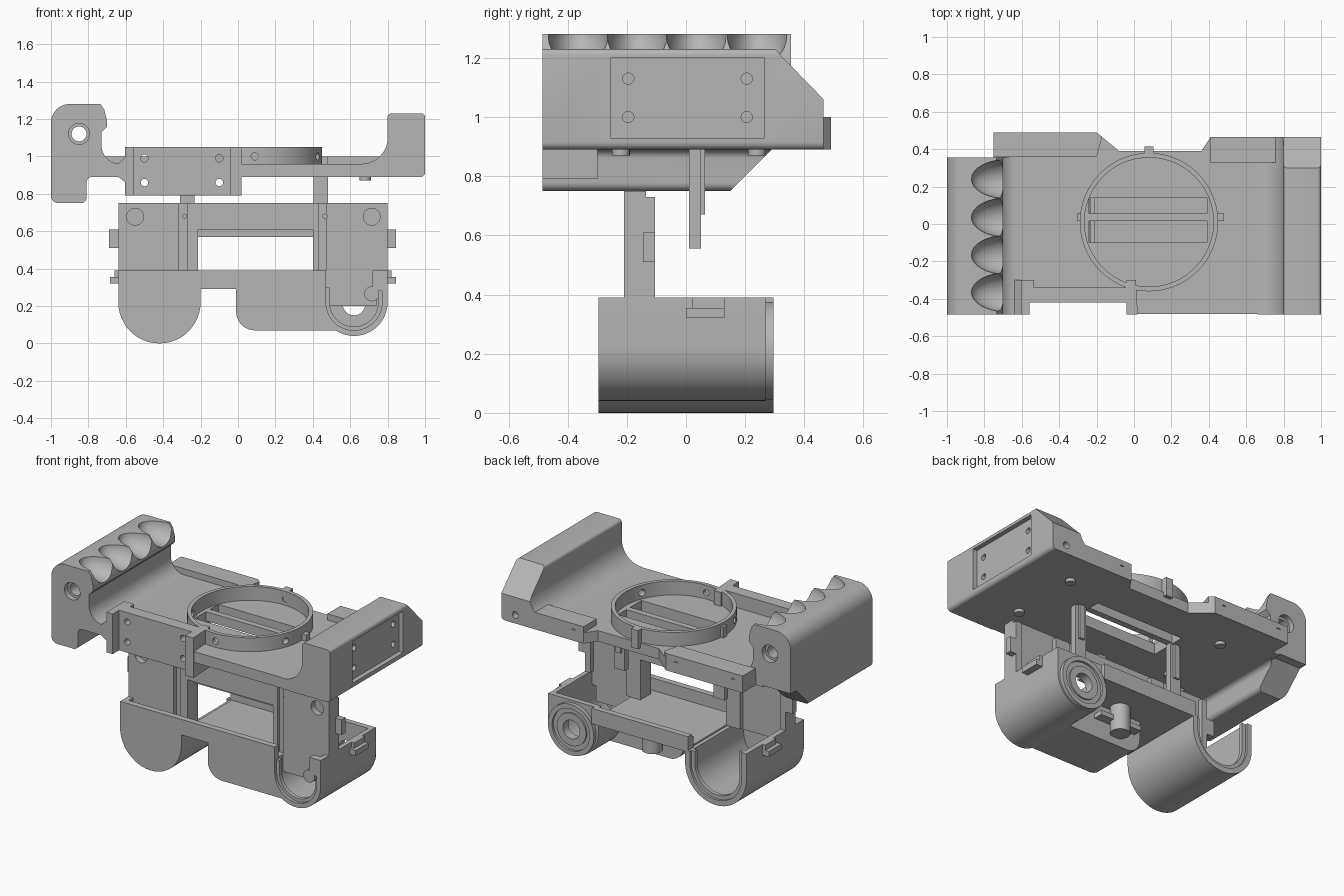
import bpy, bmesh, math
from mathutils import Vector

cube = bpy.data.objects.get("Cube")
if cube:
    bpy.data.objects.remove(cube)

grey = bpy.data.materials.new("matte grey")
grey.use_nodes = True
GREY = (0.47, 0.47, 0.47, 1)
grey.diffuse_color = GREY
grey.node_tree.nodes["Principled BSDF"].inputs["Base Color"].default_value = GREY


def finish(name, bm):
    bmesh.ops.recalc_face_normals(bm, faces=bm.faces)
    mesh = bpy.data.meshes.new(name)
    bm.to_mesh(mesh)
    bm.free()
    mesh.materials.append(grey)
    obj = bpy.data.objects.new(name, mesh)
    bpy.context.collection.objects.link(obj)
    return obj


def prism(name, pts, axis, lo, hi):
    """Extrude a flat outline along an axis."""
    def place(p, d):
        return {"x": (d, p[0], p[1]), "y": (p[0], d, p[1]), "z": (p[0], p[1], d)}[axis]
    bm = bmesh.new()
    face = bm.faces.new([bm.verts.new(place(p, lo)) for p in pts])
    ext = bmesh.ops.extrude_face_region(bm, geom=[face])
    shift = Vector(place((0, 0), hi - lo))
    bmesh.ops.translate(bm, vec=shift, verts=[v for v in ext["geom"] if isinstance(v, bmesh.types.BMVert)])
    return finish(name, bm)


def box(name, x0, x1, y0, y1, z0, z1):
    return prism(name, [(x0, y0), (x1, y0), (x1, y1), (x0, y1)], "z", z0, z1)


def arc(cx, cy, r, a0, a1, n=12):
    angles = [math.radians(a0 + (a1 - a0) * i / n) for i in range(n + 1)]
    return [(cx + r * math.cos(a), cy + r * math.sin(a)) for a in angles]


def rod(name, cx, cy, r, axis, lo, hi, n=32):
    return prism(name, arc(cx, cy, r, 0, 360, n)[:-1], axis, lo, hi)


def cut(obj, *cutters):
    for c in cutters:
        mod = obj.modifiers.new("cut", "BOOLEAN")
        mod.operation, mod.object, mod.solver = "DIFFERENCE", c, "EXACT"
        bpy.context.view_layer.objects.active = obj
        bpy.ops.object.modifier_apply(modifier=mod.name)
        bpy.data.objects.remove(c)
    return obj


def u_line(cx, cz, r, left, right):
    return [(cx - r, left)] + arc(cx, cz, r, 180, 360, 24) + [(cx + r, right)]


def u_shell(name, cx, cz, r, t, left, right, lo, hi):
    pts = u_line(cx, cz, r, left, right) + u_line(cx, cz, r - t, left, right)[::-1]
    return prism(name, pts, "y", lo, hi)


# --- Top plate with its rectangular opening ---
plate = prism("top_plate", [
    (-.8, -.48), (-.56, -.48), (-.56, -.42), (-.04, -.42), (-.04, -.48), (.85, -.48), (.85, .465),
    (.41, .465), (.36, .39), (-.08, .39), (-.2, .49), (-.75, .49), (-.75, .355), (-.8, .355)], "z", .89, .96)
cut(plate, box("cutter", -.24, .39, -.1, .14, .8, 1.1))

# --- Left-hand grip with bore, chamfer and finger scallops ---
grip = prism("grip", arc(-.9, 1.18, .1, 180, 90) + [(-.735, 1.28), (-.715, 1.25), (-.7, 1.19), (-.7, 1.16),
             (-.73, 1.13)] + arc(-.63, 1.06, .1, 180, 270) + [(-.6, .96), (-.6, .89), (-.78, .89)]
             + arc(-.78, .86, .03, 90, 180, 6) + [(-.81, .78)] + arc(-.84, .78, .03, 0, -90, 6)
             + arc(-.96, .79, .04, 270, 180, 6), "y", -.485, .355)
cut(grip, rod("cutter", -.85, 1.12, .04, "y", -1, 1), rod("cutter", -.85, 1.12, .056, "y", -1, -.45),
    rod("cutter", -.85, 1.12, .056, "y", .32, 1),
    prism("cutter", [(.13, .73), (.5, .73), (.5, .9), (.3, .9)], "x", -1.1, -.7))
for y in (-.365, -.165, .035, .24):
    bm = bmesh.new()
    bmesh.ops.create_uvsphere(bm, u_segments=32, v_segments=20, radius=1)
    bmesh.ops.scale(bm, vec=(.19, .105, .11), verts=bm.verts)
    bmesh.ops.translate(bm, vec=(-.68, y, 1.285), verts=bm.verts)
    cut(grip, finish("cutter", bm))

# --- Side block with fillet, rear chamfer and recessed panel ---
block = prism("side_block", [(.66, .89), (.97, .89)] + arc(.975, .915, .025, 270, 360, 5)
              + arc(.98, 1.21, .02, 0, 90, 5) + arc(.82, 1.21, .02, 90, 180, 5)
              + arc(.66, 1.1, .14, 0, -90), "y", -.485, .465)
cut(block, prism("cutter", [(.295, 1.235), (.47, 1.055), (.6, 1.055), (.6, 1.4), (.295, 1.4)], "x", .5, 1.2),
    prism("cutter", [(-.255, .93), (.265, .93), (.265, 1.2), (-.255, 1.2)], "x", .97, 1.1))
for y in (-.195, .205):
    for z in (1, 1.13):
        cut(block, rod("cutter", y, z, .019, "x", .9, 1.1, 16))
cut(block, rod("cutter", .9, .945, .022, "y", .42, .6, 16))

# --- Rear rails with screw holes ---
rail_a = prism("rear_rail_left", [(.41, .33), (.82, .33), (.82, .465), (.41, .465)], "z", .89, 1)
rail_b = prism("rear_rail_right", [(-.75, .36), (-.2, .36), (-.17, .465), (-.2, .49), (-.75, .49)], "z", .89, 1)
cut(rail_a, rod("cutter", .48, .945, .022, "y", .4, .6, 16))
for x in (-.68, -.27):
    cut(rail_b, rod("cutter", x, .945, .022, "y", .42, .6, 16))

# --- Front bracket: thin wall between two end tabs ---
wall = box("bracket_wall", -.57, -.03, -.42, -.34, .79, 1.05)
for x in (-.5, -.1):
    for z in (.86, .99):
        cut(wall, rod("cutter", x, z, .02, "y", -.6, -.2, 16))
prism("bracket_tab_right", [(-.605, -.485), (-.56, -.485), (-.56, -.34), (-.535, -.34), (-.535, -.3),
                            (-.605, -.3)], "z", .79, 1.05)
prism("bracket_tab_left", [(-.04, -.485), (.02, -.485), (.01, -.3), (-.04, -.3)], "z", .79, 1.05)
prism("bracket_gusset", [(-.64, .89), (-.6, .86), (-.6, 1.0), (-.64, .96)], "y", -.485, -.3)

# --- Lens ring, nubs and crossbar ---
ring = rod("ring", .08, .01, .37, "z", .9, 1.05, 72)
cut(ring, rod("cutter", .08, .01, .345, "z", .8, 1.2, 72),
    rod("cutter", .09, 1, .02, "y", -1, 1, 16), rod("cutter", -.12, 1, .02, "x", -1, 1, 16))
box("ring_nub_rear", .055, .105, .36, .415, .93, 1.05)
box("ring_nub_right", -.305, -.28, .015, .055, .93, 1.03)
box("ring_nub_left", .44, .48, .015, .055, .93, 1.0)
box("crossbar", -.28, .44, .015, .055, .9, .96)

# --- Posts and pads under the plate ---
for side, x in (("right", -.31), ("left", .405)):
    box("post_" + side, x, x + .077, .01, .05, .555, .9)
    box("post_rib_" + side, x + .02, x + .057, .05, .065, .67, .9)
for x in (-.45, .68):
    for y in (-.22, .24):
        rod("pad", x, y, .03, "z", .87, .9, 20)

# --- Lower body: two round-bottomed chambers ---
u_shell("chamber_right", -.42, .22, .22, .035, .39, .3, -.295, .295)
u_shell("chamber_right_lip", -.42, .22, .19, .03, .39, .3, .255, .28)
prism("chamber_right_front", u_line(-.42, .22, .21, .39, .39), "y", -.295, -.255)
u_shell("chamber_left", .62, .22, .18, .03, .3, .39, -.295, .27)
u_shell("chamber_left_lip", .62, .22, .155, .025, .3, .39, -.275, -.25)
back = prism("chamber_left_back", u_line(.62, .22, .175, .39, .39), "y", .235, .27)
boss = rod("round_boss", .62, .21, .165, "y", .25, .295, 48)
cut(back, rod("cutter", .62, .21, .06, "y", 0, 1))
cut(boss, rod("cutter", .62, .21, .06, "y", 0, 1), rod("cutter", .62, .21, .135, "y", .28, 1),)
hub = rod("boss_hub", .62, .21, .105, "y", .255, .29, 40)
cut(hub, rod("cutter", .62, .21, .06, "y", 0, 1))
rod("front_hook", .715, .265, .04, "y", -.295, -.25, 24)
box("front_hook_stem", .72, .79, -.295, -.25, .28, .39)

# --- Lower body: middle tray, rims and block ---
box("tray_floor", -.21, .47, -.295, .295, .29, .31)
box("tray_front", -.22, .47, -.295, -.255, .29, .39)
box("tray_back", -.22, .47, .255, .295, .29, .39)
box("tray_back_step", -.22, .47, .235, .26, .3, .37)
prism("middle_block", [(-.01, .3)] + arc(.09, .17, .1, 180, 270) + [(.53, .07), (.46, .2), (.46, .3)],
      "y", -.295, .04)
box("mount_flange", .03, .33, .04, .1, .19, .22)
rod("mount_socket", .18, .09, .06, "z", .12, .3, 24)

# --- Upright front panel with window, grooves and round recesses ---
panel = box("front_panel", -.64, .8, -.21, -.135, .3, .75)
cut(panel, box("cutter", -.215, .4, -1, 1, .2, .61), box("cutter", -.315, -.27, -.3, -.18, .2, .8),
    box("cutter", .43, .47, -.3, -.19, .2, .8))
for x in (-.55, .715):
    cut(panel, rod("cutter", x, .677, .045, "y", -.3, -.17, 28))
for x, z in ((-.285, .68), (.465, .68)):
    cut(panel, rod("cutter", x, z, .011, "y", -.4, 0, 12))
box("panel_lower_flap", .47, .74, -.21, -.135, .2, .31)
box("window_lintel", -.215, .4, -.15, -.105, .57, .63)
for side, x in (("right", -.315), ("left", .4)):
    box("panel_rib_" + side, x, x + .1, -.135, -.105, .31, .73)

# --- Side lugs and latches ---
for side, x0, x1 in (("right", -.69, -.63), ("left", .79, .845)):
    box("lug_" + side, x0, x1, -.145, -.105, .51, .61)
    box("lug_base_" + side, *((-.64, -.6) if x0 < 0 else (.76, .8)), -.14, -.105, .39, .73)
    box("latch_" + side, x0 + .005, x1, 0, .13, .32, .355)
    box("latch_root_" + side, *((-.66, -.63) if x0 < 0 else (.79, .82)), .02, .13, .35, .39)

# --- Smooth curved surfaces, crisp edges ---
for obj in [o for o in bpy.data.objects if o.type == "MESH" and grey.name in o.data.materials]:
    bpy.ops.object.select_all(action="DESELECT")
    obj.select_set(True)
    bpy.context.view_layer.objects.active = obj
    bpy.ops.object.shade_smooth_by_angle(angle=math.radians(30))
